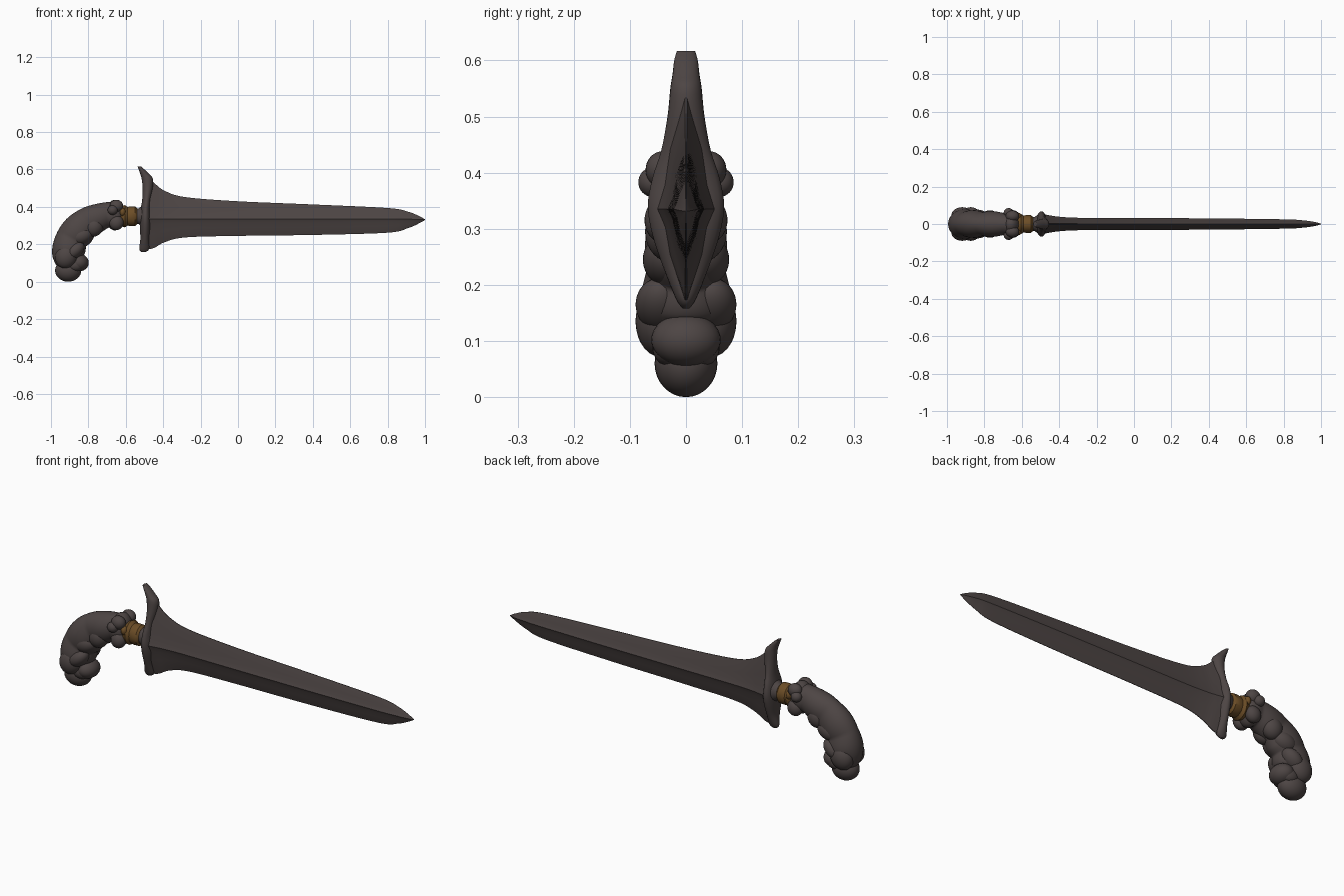
import bpy, bmesh, math
from mathutils import Vector, Euler

cube = bpy.data.objects.get("Cube")
if cube:
    bpy.data.objects.remove(cube, do_unlink=True)


def material(name, rgb):
    m = bpy.data.materials.new(name)
    m.use_nodes = True
    m.diffuse_color = (*rgb, 1)
    m.node_tree.nodes["Principled BSDF"].inputs["Base Color"].default_value = (*rgb, 1)
    return m


DARK = material("dark wood and iron", (0.075, 0.06, 0.058))
BROWN = material("aged brass", (0.15, 0.075, 0.02))


def finish(name, bm, mat, angle=40):
    bmesh.ops.recalc_face_normals(bm, faces=bm.faces)
    mesh = bpy.data.meshes.new(name)
    bm.to_mesh(mesh)
    bm.free()
    mesh.materials.append(mat)
    ob = bpy.data.objects.new(name, mesh)
    bpy.context.collection.objects.link(ob)
    bpy.ops.object.select_all(action="DESELECT")
    ob.select_set(True)
    bpy.context.view_layer.objects.active = ob
    bpy.ops.object.shade_smooth_by_angle(angle=math.radians(angle))
    return ob


def smooth_path(keys, steps):
    """Catmull-Rom through tuples of any length."""
    k = [Vector(p) for p in keys]
    k = [k[0]] + k + [k[-1]]
    out = []
    for i in range(1, len(k) - 2):
        a, b, c, d = k[i - 1:i + 3]
        for s in range(steps):
            t = s / steps
            out.append(0.5 * (2 * b + (c - a) * t + (2 * a - 5 * b + 4 * c - d) * t * t
                              + (3 * b - a - 3 * c + d) * t ** 3))
    return out + [k[-1]]


def loft(name, rings, mat, angle=40):
    bm = bmesh.new()
    vs = [[bm.verts.new(p) for p in ring] for ring in rings]
    n = len(vs[0])
    for a, b in zip(vs, vs[1:]):
        for i in range(n):
            j = (i + 1) % n
            bm.faces.new((a[i], a[j], b[j], b[i]))
    bm.faces.new(vs[0])
    bm.faces.new(vs[-1])
    return finish(name, bm, mat, angle)


def ball(name, pos, size, mat=DARK, tilt=0):
    """Ellipsoid with half sizes, tilted in the side plane."""
    bm = bmesh.new()
    bmesh.ops.create_uvsphere(bm, u_segments=28, v_segments=16, radius=1)
    rot = Euler((0, math.radians(tilt), 0)).to_matrix()
    for v in bm.verts:
        v.co = rot @ Vector(a * b for a, b in zip(v.co, size)) + Vector(pos)
    return finish(name, bm, mat, 180)


def pair(name, pos, size, mat=DARK, tilt=0):
    for side, s in (("front", -1), ("back", 1)):
        ball(side + "_" + name, (pos[0], s * pos[1], pos[2]), size, mat, tilt)


# Blade: x, top edge, bottom edge, half thickness
blade = smooth_path([
    (-0.50, 0.58, 0.17, 0.056), (-0.45, 0.53, 0.18, 0.046), (-0.39, 0.485, 0.212, 0.038),
    (-0.28, 0.452, 0.237, 0.033), (0, 0.43, 0.245, 0.032), (0.4, 0.413, 0.25, 0.03),
    (0.8, 0.394, 0.262, 0.025), (0.91, 0.374, 0.287, 0.019), (0.97, 0.35, 0.313, 0.01),
    (1.0, 0.333, 0.33, 0.001)], 6)
half = [(1, 0.04), (0.5, 0.56), (0.2, 0.74), (0, 1), (-0.2, 0.74), (-0.5, 0.56), (-1, 0.04)]
rings = []
for x, top, bot, t in blade:
    mid = 0.335 + (0.0 if x < 0.9 else (0.3315 - 0.335) * (x - 0.9) / 0.1)
    side = [(t * w, mid + h * ((top - mid) if h > 0 else (mid - bot))) for h, w in half]
    rings.append([(x, y, z) for y, z in side] + [(x, -y, z) for y, z in reversed(side)])
loft("blade", rings, DARK, 25)

# Guard: height, rear x, front x, half width
guard = smooth_path([
    (0.158, -0.515, -0.495, 0.006), (0.175, -0.528, -0.475, 0.018),
    (0.23, -0.522, -0.472, 0.04), (0.29, -0.525, -0.465, 0.06),
    (0.34, -0.525, -0.465, 0.068), (0.39, -0.52, -0.468, 0.06),
    (0.44, -0.512, -0.465, 0.044), (0.5, -0.51, -0.455, 0.033), (0.55, -0.515, -0.455, 0.028),
    (0.575, -0.522, -0.475, 0.024), (0.6, -0.531, -0.50, 0.021), (0.617, -0.537, -0.52, 0.016)], 4)
rings = []
for z, rear, front, w in guard:
    ring = []
    for i in range(24):
        a = math.tau * i / 24
        ring.append(((rear + front) / 2 + (front - rear) / 2 * math.cos(a), w * math.sin(a), z))
    rings.append(ring)
loft("guard", rings, DARK)


def turned(name, profile, mat):
    loft(name, [[(x, r * math.cos(math.tau * i / 32) * 0.9,
                  0.35 + r * math.sin(math.tau * i / 32)) for i in range(32)]
                for x, r in profile], mat)


# Neck and brass collar between guard and grip
turned("neck", [(-0.63, 0.035), (-0.56, 0.04), (-0.53, 0.042), (-0.515, 0.055), (-0.49, 0.06)], DARK)
turned("brass_collar", [(-0.635, 0.035), (-0.625, 0.052), (-0.605, 0.06), (-0.59, 0.05),
                        (-0.575, 0.053), (-0.55, 0.052), (-0.54, 0.042)], BROWN)

# Curved grip: x, z, radius in the side plane, half depth
grip = smooth_path([
    (-0.63, 0.355, 0.045, 0.045), (-0.66, 0.355, 0.07, 0.062), (-0.72, 0.35, 0.072, 0.066),
    (-0.79, 0.322, 0.082, 0.07), (-0.85, 0.275, 0.09, 0.073), (-0.888, 0.22, 0.09, 0.077),
    (-0.908, 0.16, 0.087, 0.08), (-0.912, 0.11, 0.072, 0.072), (-0.912, 0.07, 0.045, 0.04)], 8)
rings = []
for i, (x, z, r, d) in enumerate(grip):
    a, b = grip[max(i - 1, 0)], grip[min(i + 1, len(grip) - 1)]
    normal = Vector((a[1] - b[1], b[0] - a[0])).normalized()
    ripple = 0.9 + 0.1 * abs(math.sin(i * math.pi / 13))
    ring = []
    for k in range(32):
        c, s = math.cos(math.tau * k / 32), math.sin(math.tau * k / 32)
        inner = ripple if c > 0 else 1
        ring.append((x + normal.x * c * r * inner, d * s * ripple, z + normal.y * c * r * inner))
    rings.append(ring)
loft("curved_grip", rings, DARK, 60)

# Carved lobes at the front of the grip
ball("grip_head", (-0.658, 0, 0.356), (0.05, 0.06, 0.082))
pair("upper_knob", (-0.65, 0.042, 0.405), (0.036, 0.03, 0.033))
pair("side_knob", (-0.67, 0.06, 0.383), (0.027, 0.025, 0.026))
pair("lower_knob", (-0.65, 0.042, 0.315), (0.038, 0.032, 0.04), tilt=20)
pair("brass_bead", (-0.617, 0.04, 0.372), (0.016, 0.02, 0.022), BROWN)

# Carved folds along the bend
pair("upper_fold", (-0.77, 0.028, 0.295), (0.05, 0.045, 0.055), tilt=25)
pair("middle_fold", (-0.838, 0.033, 0.245), (0.062, 0.044, 0.045), tilt=-20)
pair("knee", (-0.873, 0.045, 0.165), (0.06, 0.045, 0.038), tilt=-40)
pair("haunch", (-0.918, 0.044, 0.135), (0.058, 0.046, 0.065), tilt=25)

# Pommel lobes at the end
ball("pommel_front_lobe", (-0.85, 0, 0.102), (0.052, 0.062, 0.047))
ball("pommel_lower_lobe", (-0.908, 0, 0.06), (0.07, 0.056, 0.06))
pair("pommel_cheek", (-0.872, 0.03, 0.09), (0.045, 0.03, 0.035))
